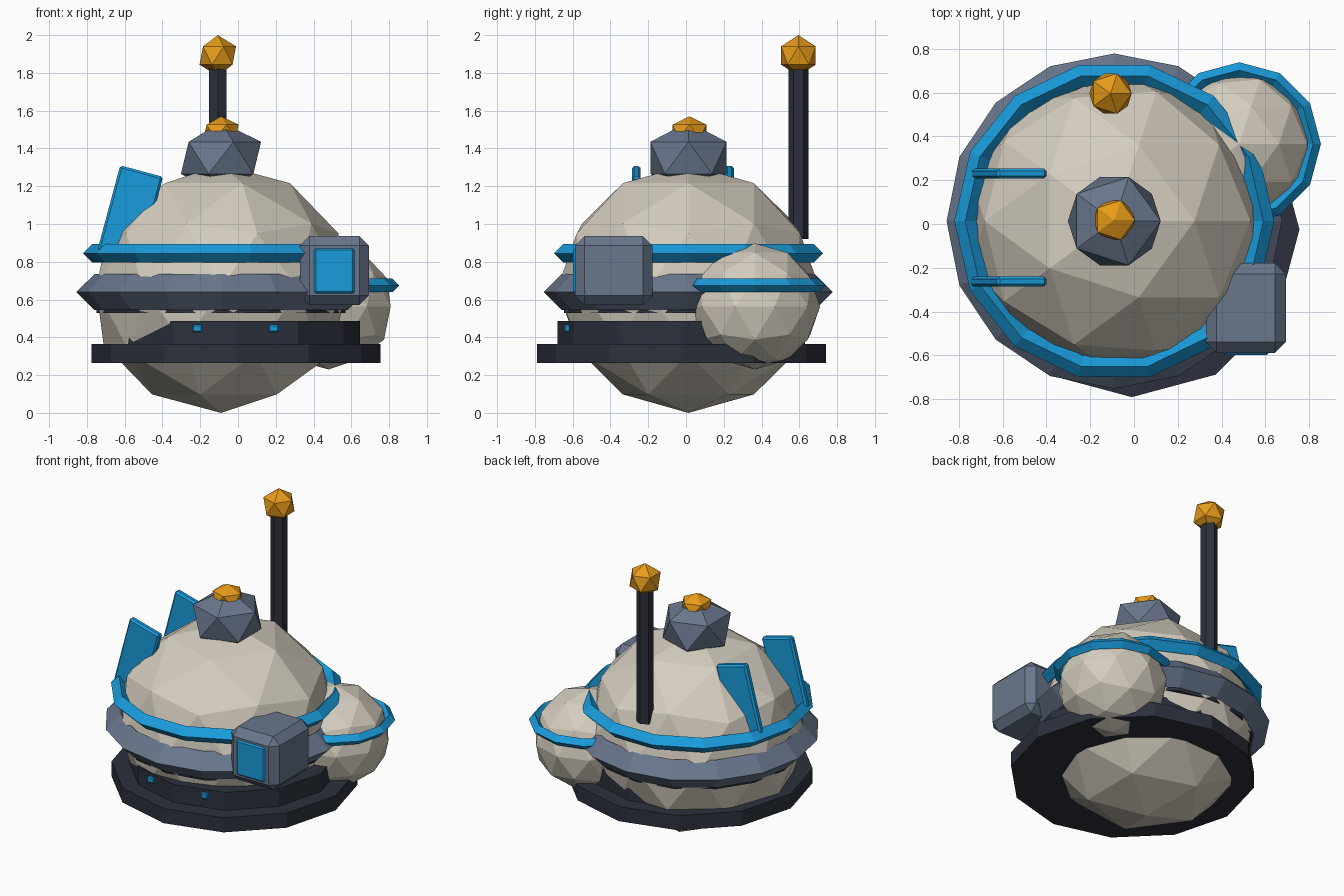
import bpy
from math import radians

if "Cube" in bpy.data.objects:
    bpy.data.objects.remove(bpy.data.objects["Cube"])


def material(name, rgb):
    m = bpy.data.materials.new(name)
    m.diffuse_color = (*rgb, 1)
    m.use_nodes = True
    m.node_tree.nodes["Principled BSDF"].inputs["Base Color"].default_value = m.diffuse_color
    return m


CREAM = material("cream", (0.66, 0.61, 0.52))
GREY = material("slate", (0.14, 0.18, 0.26))
DARK = material("dark", (0.025, 0.03, 0.045))
BLUE = material("blue", (0.01, 0.33, 0.71))
ORANGE = material("orange", (0.80, 0.33, 0.01))


def finish(name, mat):
    ob = bpy.context.object
    ob.name = name
    ob.data.materials.append(mat)
    return ob


def ball(name, mat, loc, r, rz, sub):
    bpy.ops.mesh.primitive_ico_sphere_add(subdivisions=sub, radius=1, location=loc)
    bpy.context.object.scale = (r, r, rz)
    return finish(name, mat)


def ring(name, mat, loc, outer, r, seg):
    # diamond-section band
    bpy.ops.mesh.primitive_torus_add(location=loc, major_radius=outer - r, minor_radius=r,
                                     major_segments=seg, minor_segments=4)
    return finish(name, mat)


def drum(name, mat, x, y, z0, z1, r, seg):
    bpy.ops.mesh.primitive_cylinder_add(vertices=seg, radius=r, depth=z1 - z0,
                                        location=(x, y, (z0 + z1) / 2))
    return finish(name, mat)


def box(name, mat, loc, size, bevel, tilt=0):
    bpy.ops.mesh.primitive_cube_add(size=1, location=loc)
    ob = finish(name, mat)
    ob.scale = size
    bpy.ops.object.transform_apply(location=False, rotation=False, scale=True)
    ob.rotation_euler = (0, radians(tilt), 0)
    b = ob.modifiers.new("chamfer", 'BEVEL')
    b.width = bevel
    b.segments = 1
    return ob


CX, CY = -0.09, 0.013

# stepped base
drum("base_plate", DARK, -0.01, -0.025, 0.265, 0.365, 0.765, 12)
drum("base_step", DARK, -0.01, -0.025, 0.365, 0.487, 0.655, 12)
for x in (-0.215, 0.19):
    box("base_light", BLUE, (x, -0.62, 0.447), (0.052, 0.045, 0.04), 0.006)

# main dome with its bands
ball("main_dome", CREAM, (CX, CY, 0.657), 0.695, 0.657, 2)
drum("belt_seam", DARK, CX, CY, 0.53, 0.60, 0.66, 16)
ring("grey_belt", GREY, (CX, CY, 0.64), 0.765, 0.095, 16)
ring("blue_band", BLUE, (CX, CY, 0.845), 0.73, 0.05, 14)

# side dome
ball("side_dome", CREAM, (0.48, 0.365, 0.564), 0.345, 0.334, 2)
ring("side_band", BLUE, (0.48, 0.365, 0.675), 0.373, 0.036, 12)

# top cap and gem
ball("top_cap", GREY, (CX, CY, 1.35), 0.237, 0.19, 1)
ball("cap_gem", ORANGE, (CX, CY + 0.005, 1.49), 0.105, 0.08, 1)

# rear mast
drum("mast", DARK, -0.107, 0.595, 0.92, 1.86, 0.053, 6)
ball("mast_ball", ORANGE, (-0.107, 0.595, 1.892), 0.108, 0.108, 1)

# pair of fins
for y in (0.23, -0.263):
    box("fin", BLUE, (-0.571, y, 1.053), (0.235, 0.046, 0.47), 0.012, 15)

# hatch box with window
box("hatch_box", GREY, (0.51, -0.383, 0.753), (0.365, 0.41, 0.365), 0.05)
box("hatch_window", BLUE, (0.51, -0.582, 0.752), (0.215, 0.03, 0.24), 0.01)
